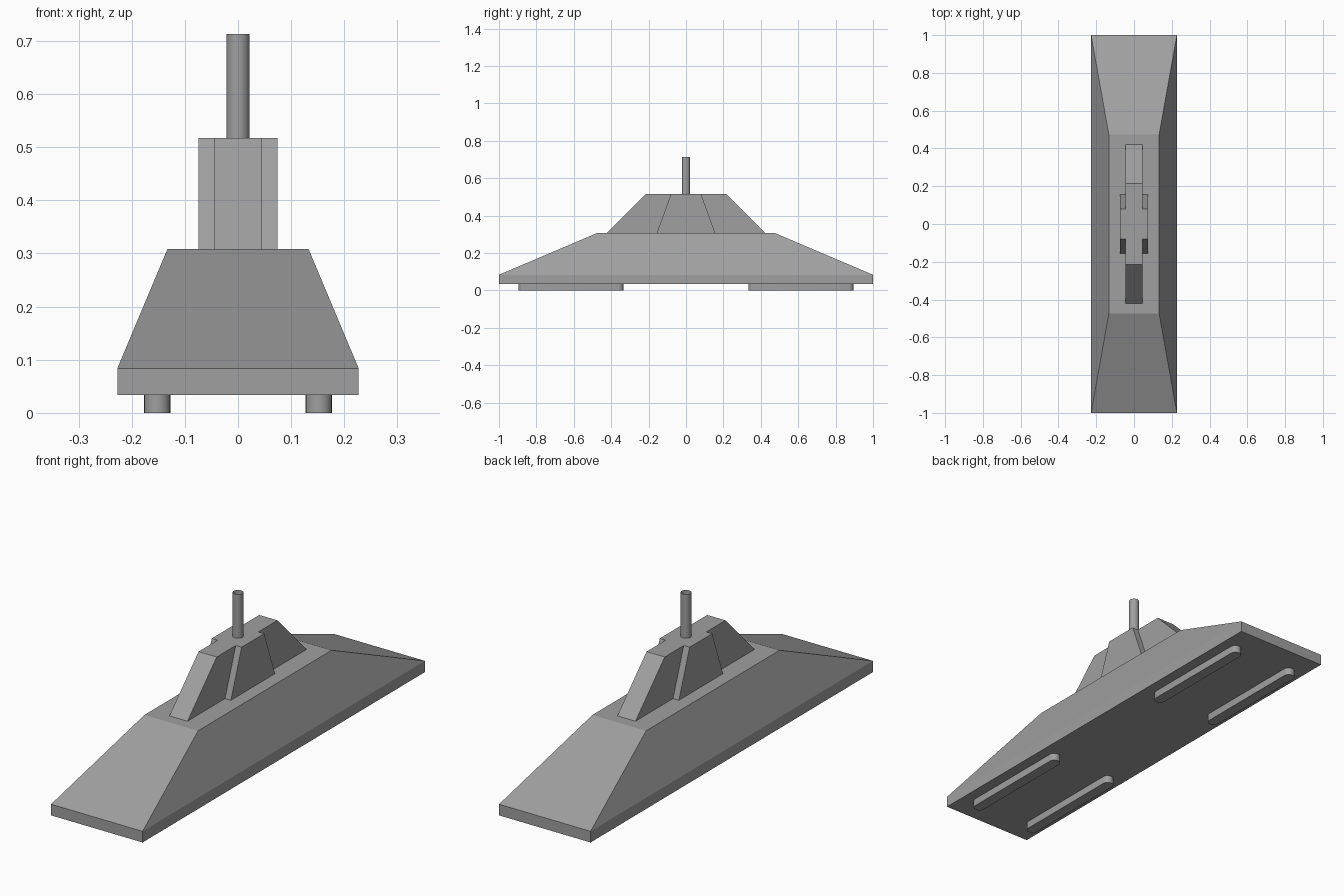
import bpy, bmesh, math

cube = bpy.data.objects.get("Cube")
if cube:
    bpy.data.objects.remove(cube, do_unlink=True)

grey = bpy.data.materials.new("plain grey")
grey.use_nodes = True
colour = (0.35, 0.35, 0.35, 1)
grey.diffuse_color = colour
grey.node_tree.nodes["Principled BSDF"].inputs["Base Color"].default_value = colour


def loft(name, rings, caps=True):
    """Skin between rings of equal point count."""
    bm = bmesh.new()
    loops = [[bm.verts.new(p) for p in ring] for ring in rings]
    for low, high in zip(loops, loops[1:]):
        for i in range(len(low)):
            j = (i + 1) % len(low)
            bm.faces.new((low[i], low[j], high[j], high[i]))
    if caps:
        bm.faces.new(loops[0][::-1])
        bm.faces.new(loops[-1])
    mesh = bpy.data.meshes.new(name)
    bm.to_mesh(mesh)
    bm.free()
    mesh.materials.append(grey)
    obj = bpy.data.objects.new(name, mesh)
    bpy.context.collection.objects.link(obj)
    return obj


def rect(x, y, z):
    return [(-x, -y, z), (x, -y, z), (x, y, z), (-x, y, z)]


def circle(r, z, n=24):
    return [(r * math.cos(math.tau * i / n), r * math.sin(math.tau * i / n), z)
            for i in range(n)]


def stadium(cx, cy, r, half, z, n=10):
    """Long slot outline with round ends along y."""
    pts = []
    for side in (1, -1):
        for i in range(n + 1):
            a = math.pi * i / n + (0 if side > 0 else math.pi)
            pts.append((cx + r * math.cos(a), cy + side * (half - r) + r * math.sin(a), z))
    return pts


def smooth(obj):
    bpy.ops.object.select_all(action='DESELECT')
    obj.select_set(True)
    bpy.context.view_layer.objects.active = obj
    bpy.ops.object.shade_smooth_by_angle(angle=math.radians(30))


# Sloped body on a thin slab
deck = 0.308
loft("body", [rect(0.227, 1, 0.034), rect(0.227, 1, 0.084), rect(0.133, 0.473, deck)])

# Tapered fin and the crossing rib
loft("fin", [rect(0.045, 0.422, deck), rect(0.045, 0.215, 0.517)])
loft("side_rib", [rect(0.074, 0.156, deck), rect(0.074, 0.08, 0.517)])

# Open tube on top
smooth(loft("post", [circle(0.022, 0.515), circle(0.022, 0.713)], caps=False))

# Four rounded runners underneath
for side, sx in (("left", 1), ("right", -1)):
    for end, sy in (("front", -1), ("back", 1)):
        runner = loft(f"{end}_{side}_runner",
                      [stadium(sx * 0.152, sy * 0.615, 0.025, 0.28, z) for z in (0, 0.034)])
        smooth(runner)
